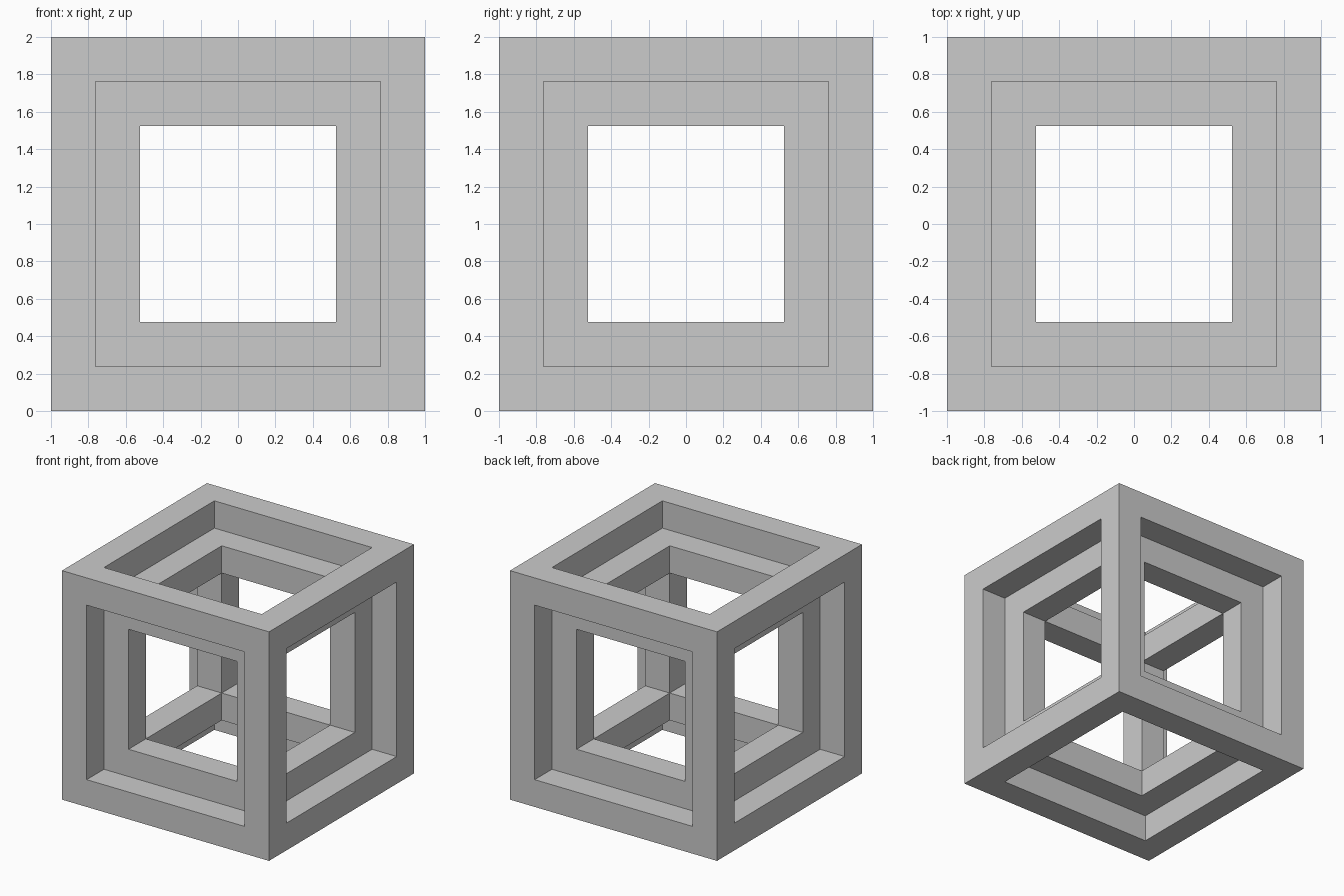
import bpy, bmesh
from mathutils import Matrix

if "Cube" in bpy.data.objects:
    bpy.data.objects.remove(bpy.data.objects["Cube"])

T = 5 / 21  # strut thickness, also the step between the nested frames


def cube_frame(name, half):
    """Hollow cube made of twelve square struts, centred at z = 1."""
    bm = bmesh.new()
    bmesh.ops.create_cube(bm, size=2 * half, matrix=Matrix.Translation((0, 0, 1)))
    # square opening in every side, pushed in by one strut thickness
    openings = bm.faces[:]
    bmesh.ops.inset_individual(bm, faces=openings, thickness=T, use_even_offset=True)
    caps = bmesh.ops.extrude_discrete_faces(bm, faces=openings)["faces"]
    for f in caps:
        f.normal_update()
        bmesh.ops.translate(bm, verts=f.verts[:], vec=-f.normal * T)
    # open the caps and join the walls along the inner edges
    bmesh.ops.delete(bm, geom=caps, context='FACES_ONLY')
    bmesh.ops.remove_doubles(bm, verts=bm.verts[:], dist=1e-4)
    bmesh.ops.recalc_face_normals(bm, faces=bm.faces[:])
    mesh = bpy.data.meshes.new(name)
    bm.to_mesh(mesh)
    bm.free()
    bpy.context.collection.objects.link(bpy.data.objects.new(name, mesh))


# outer frame, and the inner frame nested inside its struts
cube_frame("outer_frame", 1)
cube_frame("inner_frame", 1 - T)
